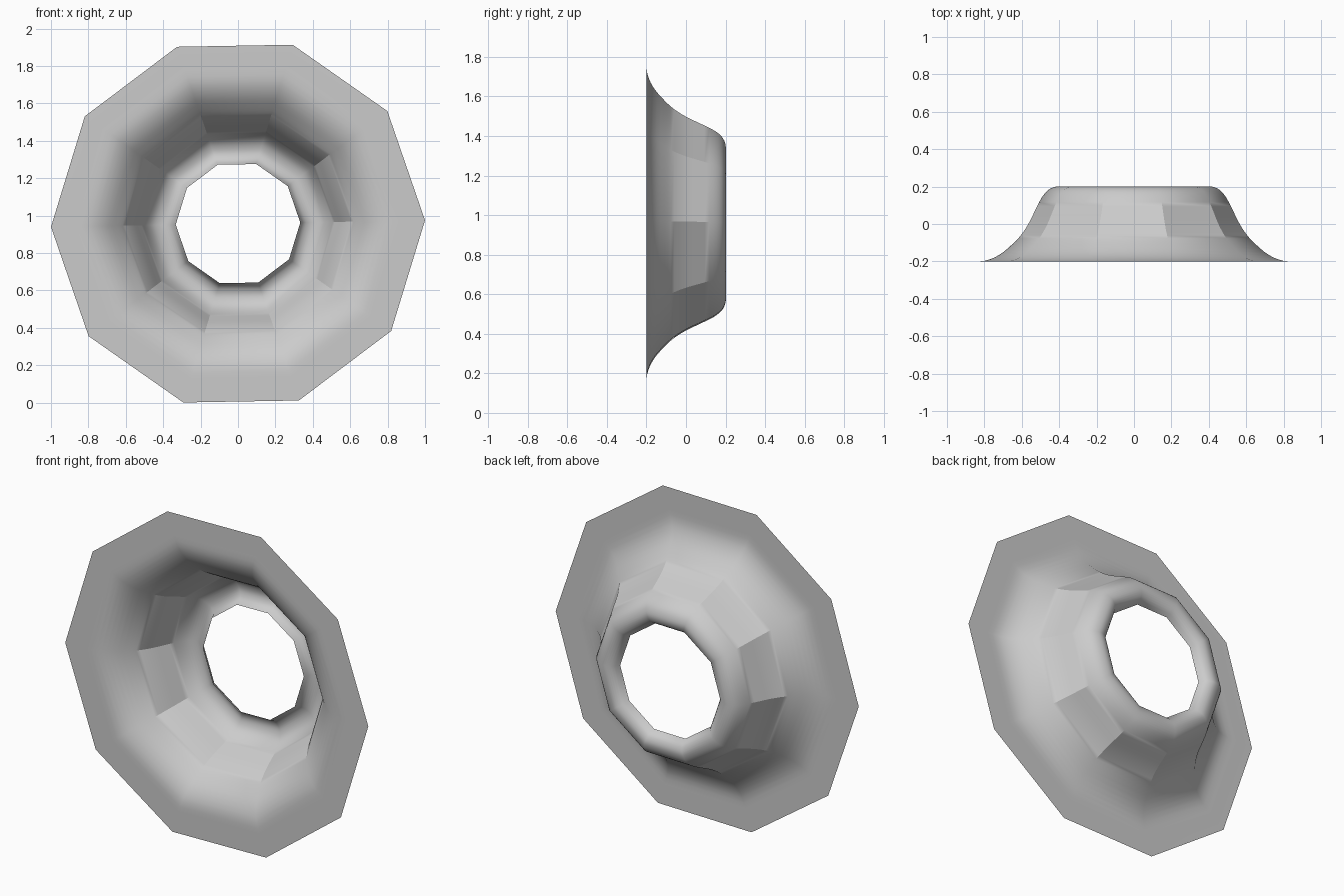
import bpy, bmesh, math

if "Cube" in bpy.data.objects:
    bpy.data.objects.remove(bpy.data.objects["Cube"])

SIDES = 10
TURN = math.radians(1)      # slight twist of the decagon
CENTRE_Z = 0.957

# Section control points (radius, depth): flange, throat, curled lip
CONTROL = [(1.0, -0.2), (0.9, -0.2), (0.8, -0.197), (0.72, -0.165),
           (0.65, -0.108), (0.605, -0.06), (0.565, 0.0), (0.53, 0.07),
           (0.495, 0.138), (0.462, 0.179), (0.425, 0.198), (0.39, 0.2),
           (0.355, 0.182), (0.333, 0.145)]


def smooth_section(points, steps):
    """Catmull-Rom curve through the control points."""
    result = []
    last = len(points) - 1
    for i in range(last):
        p = [points[max(0, min(last, i + k))] for k in (-1, 0, 1, 2)]
        for s in range(steps):
            t = s / steps
            result.append(tuple(
                0.5 * (2 * b + (c - a) * t + (2 * a - 5 * b + 4 * c - d) * t * t
                       + (3 * b - a - 3 * c + d) * t ** 3)
                for a, b, c, d in zip(*p)))
    return result + [points[-1]]


# Flared ring: the section swept round ten sides
bm = bmesh.new()
rings = []
for r, y in smooth_section(CONTROL, 3):
    ring = []
    for i in range(SIDES):
        a = TURN + i * math.tau / SIDES
        ring.append(bm.verts.new((r * math.cos(a), y, CENTRE_Z + r * math.sin(a))))
    rings.append(ring)
for outer, inner in zip(rings, rings[1:]):
    for i in range(SIDES):
        j = (i + 1) % SIDES
        face = bm.faces.new((outer[i], outer[j], inner[j], inner[i]))
        face.smooth = True

# Crisp creases along the steep throat only
for outer, inner in zip(rings, rings[1:]):
    mid = (outer[0].co.y + inner[0].co.y) / 2
    if -0.07 < mid < 0.125:
        for a, b in zip(outer, inner):
            bm.edges.get((a, b)).smooth = False

mesh = bpy.data.meshes.new("flared_ring")
bm.to_mesh(mesh)
bm.free()

grey = bpy.data.materials.new("light grey")
grey.diffuse_color = (0.6, 0.6, 0.6, 1)
grey.use_nodes = True
grey.node_tree.nodes["Principled BSDF"].inputs["Base Color"].default_value = grey.diffuse_color
mesh.materials.append(grey)
ring_object = bpy.data.objects.new("flared_ring", mesh)
bpy.context.collection.objects.link(ring_object)
